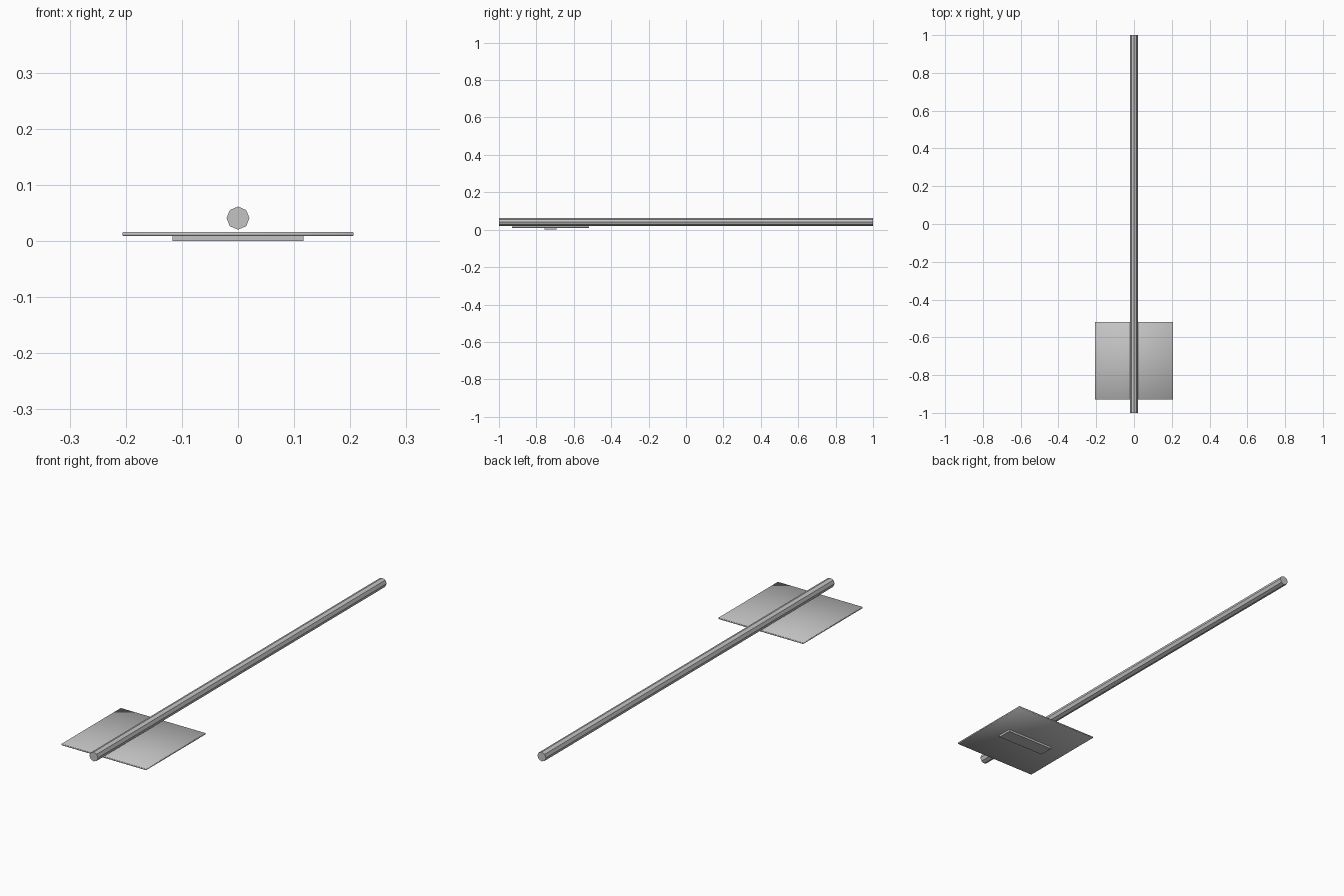
import bpy
from math import radians

# Remove the default cube
cube = bpy.data.objects.get("Cube")
if cube:
    bpy.data.objects.remove(cube, do_unlink=True)

# Single grey metal colour
GREY = (0.55, 0.55, 0.55, 1.0)
metal = bpy.data.materials.new("grey metal")
metal.use_nodes = True
metal.diffuse_color = GREY
metal.node_tree.nodes["Principled BSDF"].inputs["Base Color"].default_value = GREY


def finish(name):
    """Name the active object, bake its transform and colour it."""
    obj = bpy.context.object
    obj.name = name
    bpy.ops.object.transform_apply(location=False, rotation=True, scale=True)
    obj.data.materials.append(metal)
    return obj


def box(name, size, centre):
    bpy.ops.mesh.primitive_cube_add(size=1, location=centre)
    bpy.context.object.scale = size
    return finish(name)


SIGN_Y = -0.724

# Eight-sided pole lying along y
bpy.ops.mesh.primitive_cylinder_add(
    vertices=8, radius=0.0205, depth=2, location=(0, 0, 0.041),
    rotation=(radians(90), 0, 0))
finish("pole")

# Thin square sign panel with softened edges
panel = box("sign_panel", (0.412, 0.412, 0.007), (0, SIGN_Y, 0.0128))
bevel = panel.modifiers.new("soft edges", "BEVEL")
bevel.width = 0.0015
bevel.segments = 1
panel.data.shade_smooth()

# Raised bar on the face of the panel
box("face_bar", (0.234, 0.064, 0.0095), (0, SIGN_Y, 0.00475))
